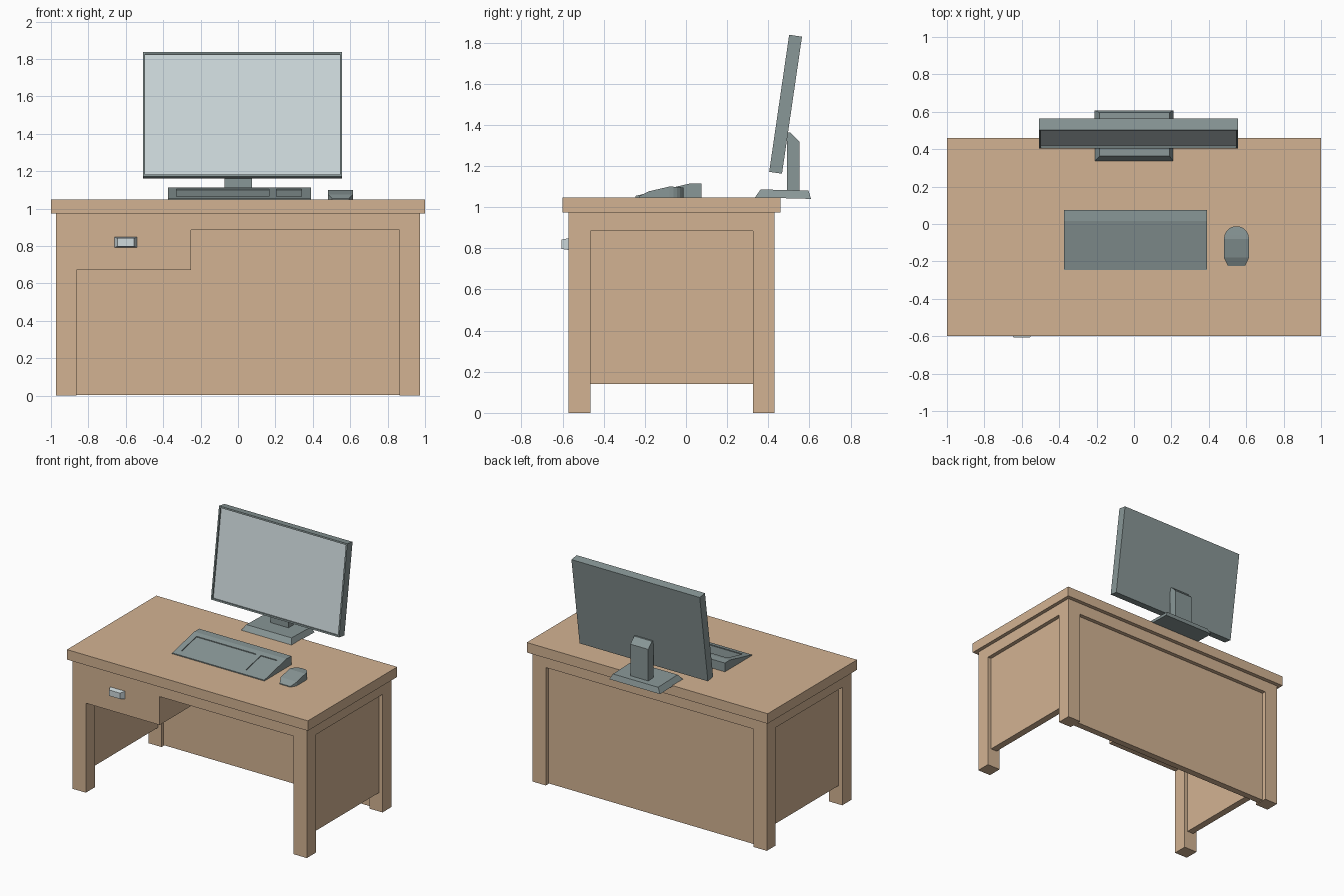
import bpy, bmesh, math
from mathutils import Matrix, Vector

if "Cube" in bpy.data.objects:
    bpy.data.objects.remove(bpy.data.objects["Cube"])


def material(name, color):
    m = bpy.data.materials.new(name)
    m.diffuse_color = (*color, 1)
    m.use_nodes = True
    m.node_tree.nodes["Principled BSDF"].inputs["Base Color"].default_value = m.diffuse_color
    return m


WOOD = material("wood", (0.65, 0.45, 0.29))
PLASTIC = material("grey_plastic", (0.25, 0.31, 0.31))
GLASS = material("screen_glass", (0.62, 0.7, 0.72))


def finish(name, bm, mat):
    bmesh.ops.recalc_face_normals(bm, faces=bm.faces)
    me = bpy.data.meshes.new(name)
    bm.to_mesh(me)
    bm.free()
    ob = bpy.data.objects.new(name, me)
    bpy.context.collection.objects.link(ob)
    me.materials.append(mat)
    return ob


def loft(name, rings, mat):
    """Skin equal-length rings of points and cap both ends."""
    bm = bmesh.new()
    loops = [[bm.verts.new(p) for p in r] for r in rings]
    for a, b in zip(loops, loops[1:]):
        for i in range(len(a)):
            j = (i + 1) % len(a)
            bm.faces.new((a[i], a[j], b[j], b[i]))
    bm.faces.new(loops[0])
    bm.faces.new(loops[-1])
    return finish(name, bm, mat)


def rect(x0, x1, y0, y1, z):
    return [(x0, y0, z), (x1, y0, z), (x1, y1, z), (x0, y1, z)]


def box(name, x, y, z, mat=WOOD):
    return loft(name, [rect(*x, *y, z[0]), rect(*x, *y, z[1])], mat)


def extrude_x(name, profile, x0, x1, mat):
    return loft(name, [[(x, y, z) for y, z in profile] for x in (x0, x1)], mat)


# Desk: top, legs, rails and recessed panels
box("desk_top", (-1, 1), (-0.6, 0.46), (0.973, 1.048))
FRONT, BACK = (-0.572, -0.465), (0.325, 0.43)
for side, s in (("left", -1), ("right", 1)):
    outer = sorted((0.863 * s, 0.972 * s))
    for end, y in (("front", FRONT), ("back", BACK)):
        box(f"{end}_{side}_leg", outer, y, (0, 0.973))
    box(f"{side}_rail", outer, (FRONT[1], BACK[0]), (0.885, 0.973))
    box(f"{side}_panel", sorted((0.89 * s, 0.942 * s)), (FRONT[1], BACK[0]), (0.14, 0.885))
for end, y in (("front", FRONT), ("back", BACK)):
    box(f"{end}_rail", (-0.863, 0.863), y, (0.885, 0.973))
box("back_panel", (-0.863, 0.863), (0.35, 0.4), (0.005, 0.885))
box("drawer", (-0.863, -0.25), (FRONT[0], 0.35), (0.672, 0.885))

# Tapered drawer handle
loft("drawer_handle", [
    [(x, y, z) for x, z in ((-0.6 - w, 0.82 - h), (-0.6 + w, 0.82 - h),
                            (-0.6 + w, 0.82 + h), (-0.6 - w, 0.82 + h))]
    for y, w, h in ((-0.57, 0.062, 0.029), (-0.606, 0.045, 0.022))], GLASS)

# Tilted monitor with an inset screen
bm = bmesh.new()
bmesh.ops.create_cube(bm, size=1, matrix=Matrix.Diagonal((1.065, 0.063, 0.673, 1)))
bm.normal_update()
face = next(f for f in bm.faces if f.normal.y < -0.9)
bmesh.ops.inset_region(bm, faces=[face], thickness=0.016)
moved = bmesh.ops.extrude_face_region(bm, geom=[face])
inner = next(g for g in moved["geom"] if isinstance(g, bmesh.types.BMFace))
bmesh.ops.delete(bm, geom=[face], context='FACES_ONLY')
bmesh.ops.translate(bm, verts=inner.verts, vec=Vector((0, 0.012, 0)))
inner.material_index = 1
monitor = finish("monitor", bm, PLASTIC)
monitor.data.materials.append(GLASS)
monitor.location = (0.024, 0.484, 1.5)
monitor.rotation_euler = (math.radians(-8.3), 0, 0)

# Monitor stand
loft("stand_base", [
    [(x, y, z) for x, y, z in ((-0.21, 0.335, 1.047), (0.21, 0.335, 1.047),
                               (0.21, 0.608, 1.04), (-0.21, 0.608, 1.04))],
    [(x, y, z) for x, y, z in ((-0.185, 0.363, 1.086), (0.19, 0.363, 1.086),
                               (0.19, 0.595, 1.08), (-0.185, 0.595, 1.08))]], PLASTIC)
extrude_x("stand_neck", [(0.49, 1.07), (0.552, 1.07), (0.552, 1.318),
                         (0.508, 1.362), (0.49, 1.362)], -0.073, 0.075, PLASTIC)

# Wedge keyboard with two shallow key wells
keyboard = extrude_x("keyboard", [(-0.245, 1.046), (-0.245, 1.055), (0.017, 1.114),
                                  (0.075, 1.114), (0.075, 1.046)], -0.375, 0.39, PLASTIC)
slope = lambda y: 1.055 + (y + 0.245) * 0.059 / 0.262
y0, y1 = -0.2, -0.02
for name, xa, xb in (("main_well", -0.33, 0.165), ("number_well", 0.205, 0.34)):
    cutter = extrude_x(name + "_cutter", [
        (y0, slope(y0) - 0.006), (y1, slope(y1) - 0.006),
        (y1, slope(y1) + 0.05), (y0, slope(y0) + 0.05)], xa, xb, PLASTIC)
    cutter.hide_render = True
    cutter.hide_set(True)
    mod = keyboard.modifiers.new(name, 'BOOLEAN')
    mod.operation = 'DIFFERENCE'
    mod.object = cutter

# Mouse: mirrored half-outline, skinned row by row from nose to round tail
rows = [(0.045, -0.225, 1.054), (0.067, -0.18, 1.077), (0.067, -0.08, 1.1)]
for k in range(1, 6):
    a = math.radians(16 * k)
    rows.append((0.067 * math.cos(a), -0.08 + 0.069 * math.sin(a), 1.1 - 0.001 * k))
loft("mouse", [[(0.548 - w, y, 1.046), (0.548 + w, y, 1.046),
                (0.548 + w, y, z), (0.548 - w, y, z)] for w, y, z in rows], PLASTIC)
